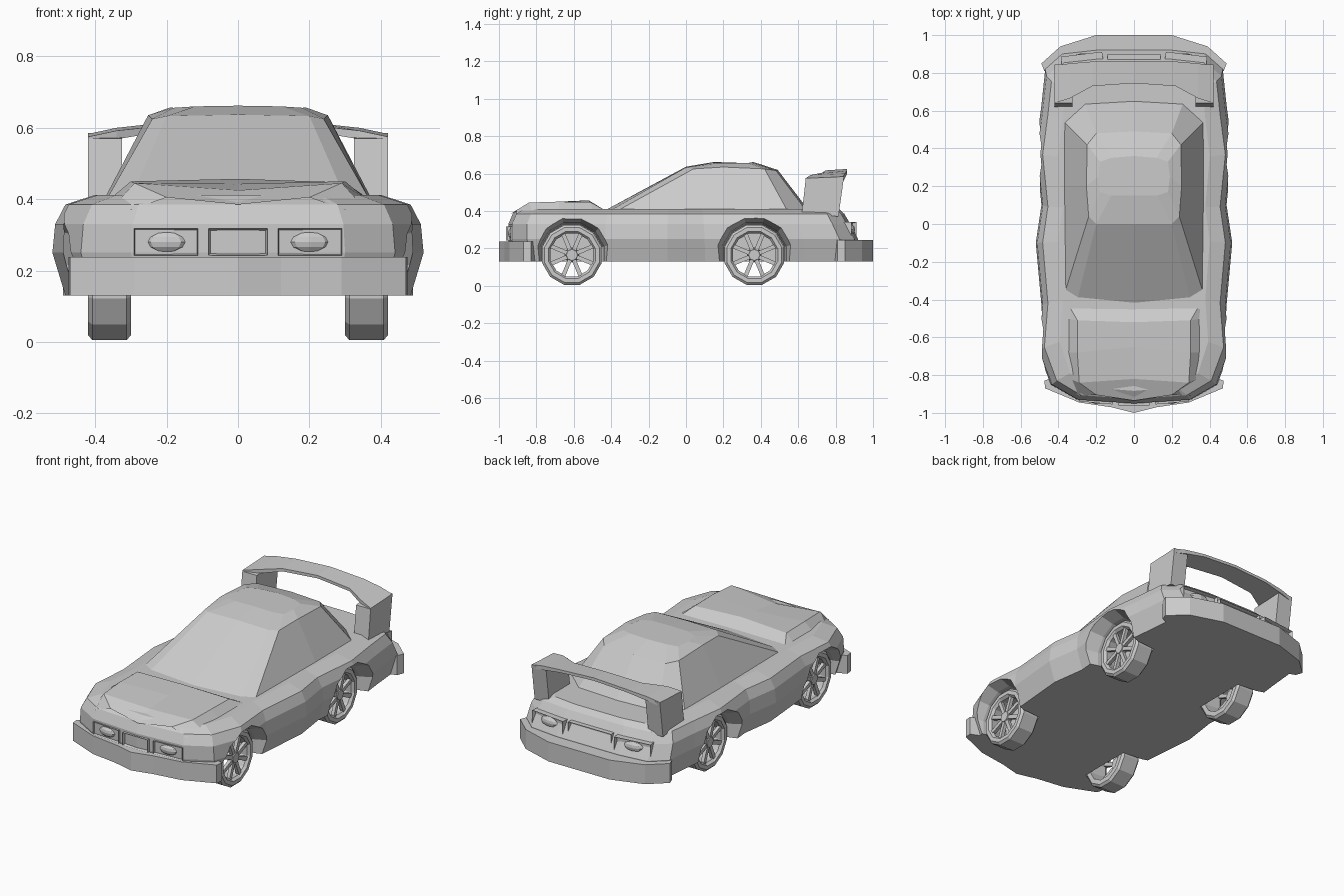
import bpy, bmesh
from math import sin, cos, pi
from mathutils import Matrix, Vector

if "Cube" in bpy.data.objects:
    bpy.data.objects.remove(bpy.data.objects["Cube"])


def finish(name, bm):
    bmesh.ops.recalc_face_normals(bm, faces=bm.faces)
    me = bpy.data.meshes.new(name)
    bm.to_mesh(me)
    bm.free()
    ob = bpy.data.objects.new(name, me)
    bpy.context.collection.objects.link(ob)
    return ob


def skin(name, rows, ring=True, loop=False, caps=True):
    """Bridge rows of points with faces."""
    bm = bmesh.new()
    vs = [[bm.verts.new(p) for p in r] for r in rows]
    n = len(rows[0])
    for i in range(len(rows) if loop else len(rows) - 1):
        a, b = vs[i], vs[(i + 1) % len(rows)]
        for j in range(n if ring else n - 1):
            k = (j + 1) % n
            bm.faces.new((a[j], a[k], b[k], b[j]))
    if caps:
        bm.faces.new(vs[0])
        bm.faces.new(vs[-1])
    return finish(name, bm)


def mirror_ring(half):
    """Half outline starting and ending at x=0 -> full closed ring."""
    return half + [(-p[0], *p[1:]) for p in half[-2:0:-1]]


def prism(name, outline, z0, z1):
    full = mirror_ring(outline)
    return skin(name, [[(x, y, z) for x, y in full] for z in (z0, z1)])


# Body shell: one plan outline scaled at several heights
plan = [(0, -.95), (.3, -.93), (.44, -.85), (.51, -.67), (.49, -.43), (.52, -.1), (.49, .1),
        (.52, .4), (.49, .63), (.47, .82), (.38, .9), (.2, .92), (0, .92)]
levels = [(.13, .93, .98, 1.01), (.25, 1, 1, 1), (.33, .985, 1.0, .955),
          (.385, .93, .975, .92), (.412, .77, .93, .89)]
body = skin("body_shell", [[(x * sx, y * (f if y < 0 else r), z) for x, y in mirror_ring(plan)]
                           for z, sx, f, r in levels])

# Wheel arches: tapered cutters
AXLES = (-.61, .365)
WZ = .165
for y in AXLES:
    for s in (-1, 1):
        rows = [[(s * x, y + r * cos(2 * pi * (i + .5) / 12), WZ + r * sin(2 * pi * (i + .5) / 12))
                 for i in range(12)] for x, r in ((.3, .168), (.42, .178), (.56, .225))]
        cut = skin("arch_cutter", rows)
        cut.hide_render = True
        m = body.modifiers.new("arch", 'BOOLEAN')
        m.operation, m.solver, m.object = 'DIFFERENCE', 'EXACT', cut
        bpy.context.view_layer.objects.active = body
        bpy.ops.object.modifier_apply(modifier=m.name)
        bpy.data.objects.remove(cut)

# Cabin: base, roof edge, roof top
base = [(0, -.43, .405), (.3, -.4, .405), (.365, -.36, .405), (.372, .2, .405),
        (.37, .54, .405), (.26, .64, .405), (0, .655, .405)]
edge = [(0, 0, .637), (.2, .0, .633), (.24, .04, .625), (.252, .2, .635),
        (.248, .42, .625), (.2, .48, .617), (0, .49, .62)]
roof = [(0, .15, .662), (.12, .15, .66), (.18, .17, .656), (.19, .25, .657),
        (.18, .33, .656), (.12, .35, .66), (0, .36, .662)]
skin("cabin", [mirror_ring(r) for r in (base, edge, roof)])

# Raised hood panel, dipping toward the nose
hood = [[(.36, -.44, .405), (.34, -.44, .408), (0, -.45, .411)],
        [(.36, -.5, .4), (.3, -.51, .447), (0, -.52, .457)],
        [(.36, -.68, .4), (.3, -.68, .45), (0, -.65, .443)],
        [(.34, -.82, .39), (.29, -.84, .445), (0, -.82, .425)],
        [(.3, -.91, .37), (.2, -.905, .405), (0, -.935, .385)]]
skin("hood", [h + [(-x, y, z) for x, y, z in h[-2::-1]] for h in hood], ring=False, caps=False)

# Bumpers
prism("front_bumper", [(0, -1), (.12, -.97), (.29, -.945), (.47, -.87), (.475, -.83), (.4, -.8), (0, -.85)],
      .13, .238)
prism("rear_bumper", [(0, .8), (.4, .78), (.475, .81), (.49, .85), (.39, .94), (.2, 1), (0, 1)],
      .13, .245)


# Recessed panels for lights, grille and plate
def panel(name, x, y, z, w, h, angle, lens):
    mat = Matrix.Translation((x, y, z)) @ Matrix.Rotation(angle, 4, 'Z')
    bm = bmesh.new()
    bmesh.ops.create_cube(bm, size=1, matrix=Matrix.Diagonal((w, .05, h, 1)))
    bm.faces.ensure_lookup_table()
    face = min(bm.faces, key=lambda f: f.calc_center_median().y)
    bmesh.ops.inset_individual(bm, faces=[face], thickness=.008)
    bmesh.ops.translate(bm, verts=face.verts, vec=(0, .02, 0))
    bm.transform(mat)
    finish(name + "_frame", bm)
    if lens:
        bm = bmesh.new()
        bmesh.ops.create_uvsphere(bm, u_segments=8, v_segments=6, radius=1,
                                  matrix=mat @ Matrix.Translation((0, -.008, 0))
                                  @ Matrix.Diagonal((.06, .022, .029, 1)))
        finish(name + "_lens", bm)


for s in (-1, 1):
    panel("headlight", s * .2, -.922, .28, .18, .075, s * .09, True)
    panel("tail_light", s * .275, .874, .3, .22, .08, pi - s * .12, True)
panel("grille", 0, -.937, .28, .165, .075, 0, False)
panel("plate_recess", 0, .876, .305, .28, .075, pi, False)

# Rear wing: blade swept across, plus two uprights
half = [(0, .745, .862, .6, .617), (.22, .73, .86, .588, .605),
        (.34, .665, .85, .568, .592), (.42, .64, .84, .55, .575)]
secs = [(-x, *r) for x, *r in half[:0:-1]] + half
skin("wing_blade", [[(x, a, z0), (x, b, z0 + .008), (x, b, z1 + .008), (x, a, z1)]
                    for x, a, b, z0, z1 in secs])
side = [(.62, .395), (.64, .57), (.845, .585), (.815, .37)]
for s in (-1, 1):
    skin("wing_upright", [[(s * x, y, z) for y, z in side] for x in (.325, .42)])

# Wheels: open tyre ring, spokes and hub
tyre = [(.3, .125), (.3, .152), (.312, .165), (.408, .165), (.42, .152), (.42, .13), (.405, .118)]
for y in AXLES:
    for s in (-1, 1):
        rows = []
        for i in range(12):
            a = 2 * pi * (i + .5) / 12
            rows.append([(s * x, y + r * cos(a), WZ + r * sin(a)) for x, r in tyre])
        skin("tyre", rows, loop=True, caps=False)
        bm = bmesh.new()
        bmesh.ops.create_cone(bm, cap_ends=True, segments=8, radius1=.04, radius2=.03, depth=.03,
                              matrix=Matrix.Translation((s * .4, y, WZ)) @ Matrix.Rotation(s * pi / 2, 4, 'Y'))
        for i in range(8):
            bmesh.ops.create_cube(bm, size=1, matrix=Matrix.Translation((s * .4, y, WZ))
                                  @ Matrix.Rotation(i * pi / 4 + pi / 8, 4, 'X')
                                  @ Matrix.Translation((0, .077, 0)) @ Matrix.Diagonal((.02, .1, .022, 1)))
        finish("wheel_spokes", bm)
